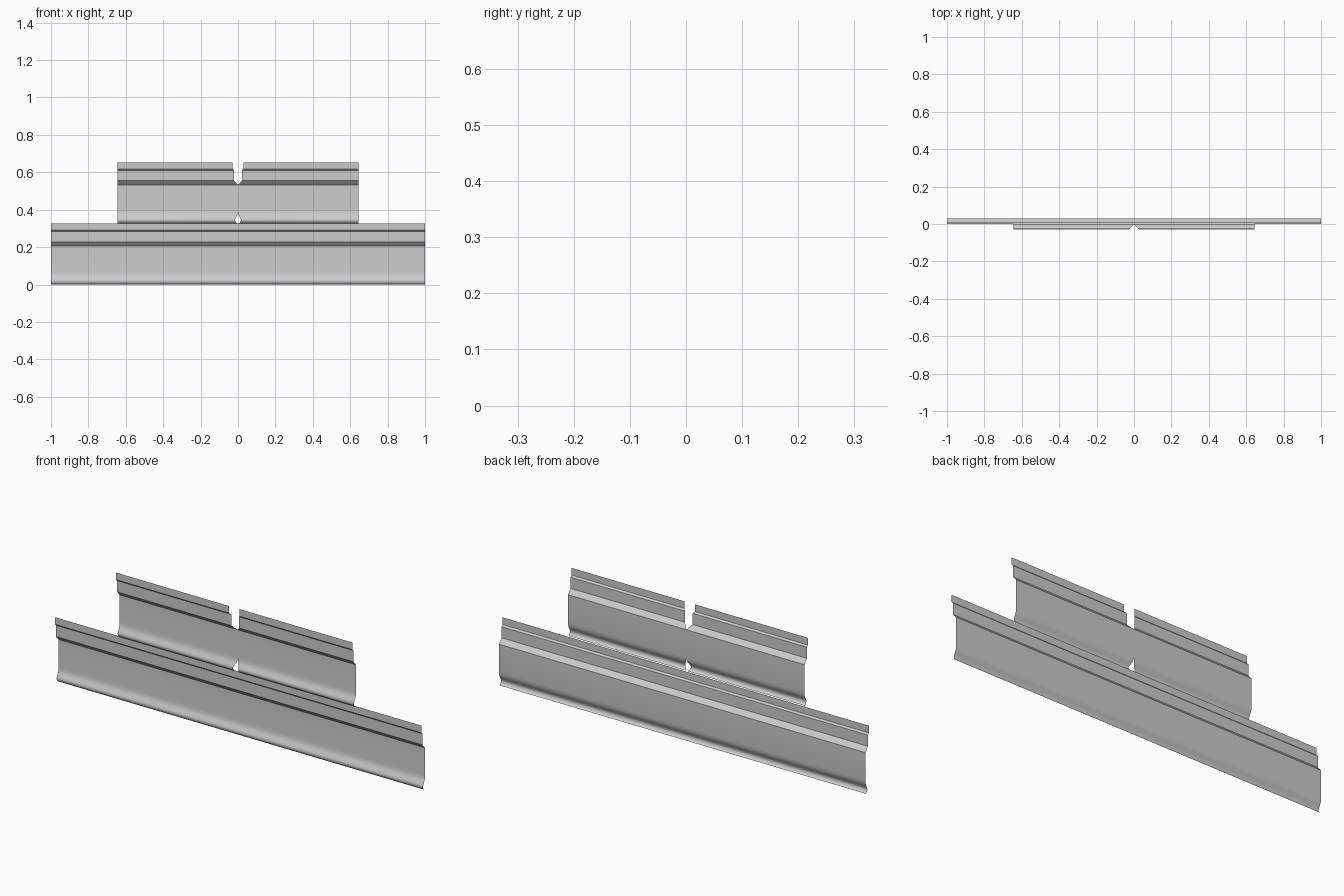
import bpy, bmesh

if "Cube" in bpy.data.objects:
    bpy.data.objects.remove(bpy.data.objects["Cube"])

# Board cross-section from bottom to top: (height, how far it stands forward)
PROFILE = [(0.0, 0.004), (0.004, 0.0095), (0.009, 0.0135), (0.015, 0.0155),
           (0.021, 0.0155), (0.028, 0.0130), (0.036, 0.0085), (0.045, 0.0040),
           (0.055, 0.0012), (0.068, 0.0),
           (0.205, 0.0), (0.228, 0.021), (0.283, 0.021), (0.291, 0.029),
           (0.326, 0.029)]


def board(name, x0, x1, y_back, z0, mitre0=0, mitre1=0):
    """Thin moulded sheet; mitre shifts an end by the profile depth."""
    bm = bmesh.new()
    rows = [(bm.verts.new((x0 + mitre0 * d, y_back - d, z0 + z)),
             bm.verts.new((x1 + mitre1 * d, y_back - d, z0 + z)))
            for z, d in PROFILE]
    for (a, b), (c, e) in zip(rows, rows[1:]):
        bm.faces.new((a, b, e, c))
    mesh = bpy.data.meshes.new(name)
    bm.to_mesh(mesh)
    bm.free()
    obj = bpy.data.objects.new(name, mesh)
    bpy.context.collection.objects.link(obj)
    # Smooth the rolled lower edge, keep the stepped bands crisp
    bpy.ops.object.select_all(action='DESELECT')
    obj.select_set(True)
    bpy.context.view_layer.objects.active = obj
    bpy.ops.object.shade_smooth_by_angle(angle=0.52)
    return obj


# Long straight trim at the bottom, set back
board("straight_trim", -1.0, 1.0, 0.030, 0.0)

# Two shorter trims above, mitred where they meet in the middle
board("left_mitred_trim", -0.645, 0.0, -0.001, 0.327, mitre1=-1)
board("right_mitred_trim", 0.0, 0.645, -0.001, 0.327, mitre0=1)
